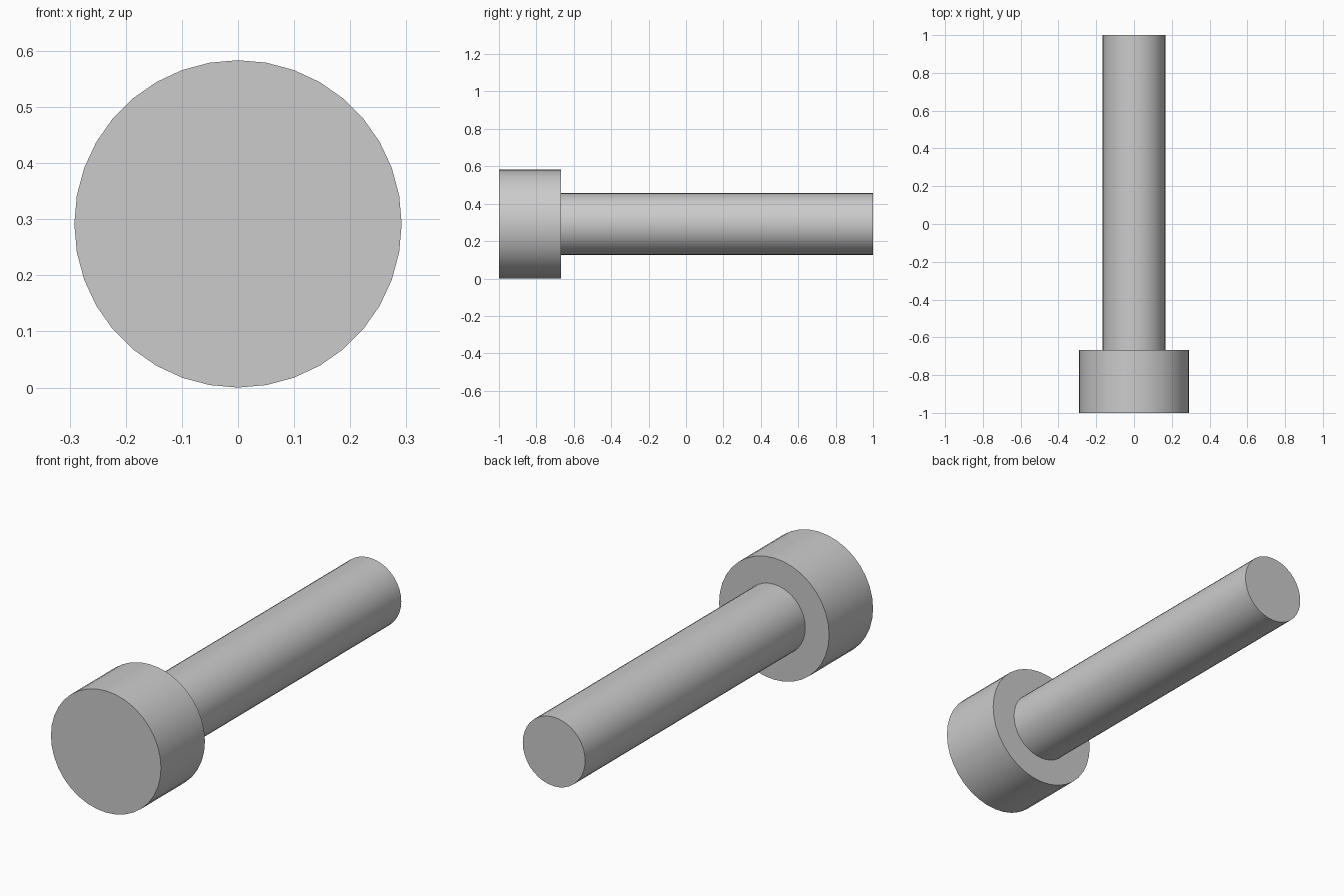
import bpy
from math import radians

cube = bpy.data.objects.get("Cube")
if cube:
    bpy.data.objects.remove(cube, do_unlink=True)

# Plain grey metal
grey = bpy.data.materials.new("grey_metal")
grey.use_nodes = True
colour = (0.6, 0.6, 0.6, 1)
grey.diffuse_color = colour
grey.node_tree.nodes["Principled BSDF"].inputs["Base Color"].default_value = colour

HEAD_RADIUS = 0.2917


def rod(name, radius, front, back):
    """Smooth capped cylinder lying along y."""
    bpy.ops.mesh.primitive_cylinder_add(
        vertices=36, radius=radius, depth=back - front,
        location=(0, (front + back) / 2, HEAD_RADIUS),
        rotation=(radians(90), 0, 0))
    obj = bpy.context.object
    obj.name = name
    obj.data.materials.append(grey)
    bpy.ops.object.shade_smooth_by_angle(angle=radians(30))
    return obj


# Wide head at the front, long shank running back from it
rod("bolt_head", HEAD_RADIUS, -1, -0.667)
rod("bolt_shank", 0.1655, -0.667, 1)
